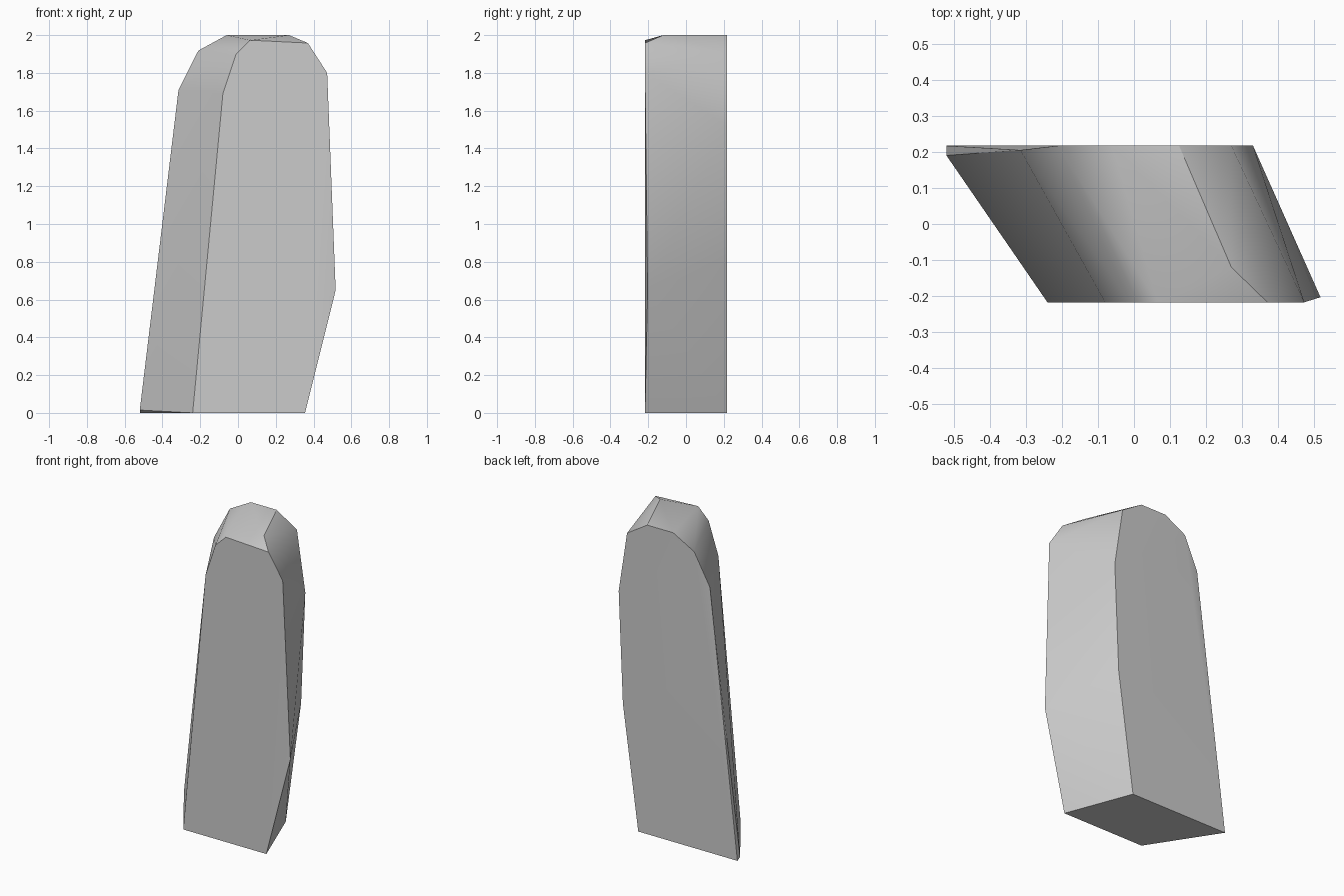
import bpy
import bmesh
import math

default = bpy.data.objects.get("Cube")
if default:
    bpy.data.objects.remove(default, do_unlink=True)

# Plain grey stone
stone = bpy.data.materials.new("grey_stone")
stone.use_nodes = True
GREY = (0.6, 0.6, 0.6, 1.0)
stone.diffuse_color = GREY
stone.node_tree.nodes["Principled BSDF"].inputs["Base Color"].default_value = GREY

# Front and back outlines as (x, z), each in its own plane
FRONT_Y, BACK_Y = -0.217, 0.217
front = [(-0.24, 0), (0.355, 0), (0.472, 1.8), (0.37, 1.958),
         (0.065, 1.973), (-0.01, 1.9), (-0.08, 1.69)]
back = [(-0.52, 0), (0.19, 0), (0.30, 0.80), (0.33, 1.52), (0.27, 1.91),
        (0.125, 2), (-0.06, 2), (-0.21, 1.918)]
# Chipped corners lying just off the two planes
chips = [(0.517, -0.203, 0.65), (-0.315, 0.205, 1.71), (-0.52, 0.19, 0.015),
         (0.205, 0.16, 0.015), (0.27, -0.12, 2)]

points = [(x, FRONT_Y, z) for x, z in front]
points += [(x, BACK_Y, z) for x, z in back]
points += chips

# Wrap the corners into one faceted slab
bm = bmesh.new()
for p in points:
    bm.verts.new(p)
hull = bmesh.ops.convex_hull(bm, input=bm.verts[:])
loose = [g for g in hull["geom_interior"] if isinstance(g, bmesh.types.BMVert)]
bmesh.ops.delete(bm, geom=loose, context="VERTS")
bmesh.ops.dissolve_limit(bm, angle_limit=math.radians(0.5),
                         verts=bm.verts[:], edges=bm.edges[:])
bmesh.ops.recalc_face_normals(bm, faces=bm.faces[:])

mesh = bpy.data.meshes.new("standing_stone")
bm.to_mesh(mesh)
bm.free()
mesh.materials.append(stone)
slab = bpy.data.objects.new("standing_stone", mesh)
bpy.context.collection.objects.link(slab)

# Soft shading across the worn sides, crisp main edges
bpy.ops.object.select_all(action="DESELECT")
slab.select_set(True)
bpy.context.view_layer.objects.active = slab
bpy.ops.object.shade_smooth_by_angle(angle=math.radians(30))
